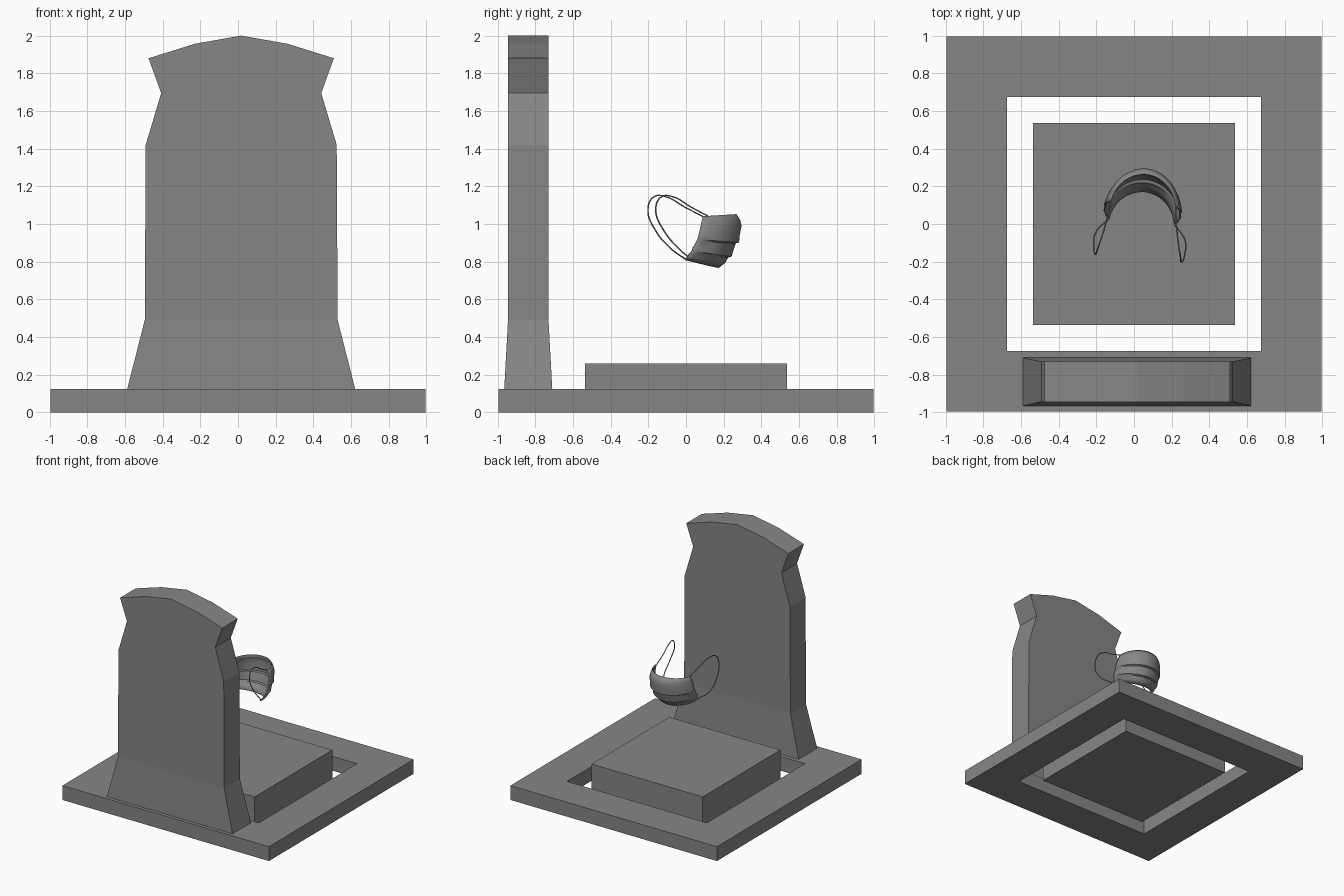
import bpy, bmesh, math
from mathutils import Matrix, Vector

if "Cube" in bpy.data.objects:
    bpy.data.objects.remove(bpy.data.objects["Cube"])


def material(name, rgb):
    m = bpy.data.materials.new(name)
    m.diffuse_color = (*rgb, 1)
    m.use_nodes = True
    m.node_tree.nodes["Principled BSDF"].inputs["Base Color"].default_value = m.diffuse_color
    return m


STONE = material("grey stone", (0.24, 0.24, 0.24))


def add(name, bm, mat=STONE):
    bmesh.ops.recalc_face_normals(bm, faces=bm.faces)
    me = bpy.data.meshes.new(name)
    bm.to_mesh(me)
    bm.free()
    me.materials.append(mat)
    ob = bpy.data.objects.new(name, me)
    bpy.context.collection.objects.link(ob)
    return ob


def extrude_up(name, loops, z0, z1):
    """Prism from equal-length outer (and optional inner) square loops."""
    bm = bmesh.new()
    rings = [[[bm.verts.new((x, y, z)) for x, y in lp] for z in (z0, z1)] for lp in loops]
    n = 4
    for lo, hi in rings:
        for i in range(n):
            j = (i + 1) % n
            bm.faces.new((lo[i], lo[j], hi[j], hi[i]))
    for k in (0, 1):
        if len(rings) == 1:
            bm.faces.new(rings[0][k])
        else:
            a, b = rings[0][k], rings[1][k]
            for i in range(n):
                j = (i + 1) % n
                bm.faces.new((a[i], a[j], b[j], b[i]))
    return add(name, bm)


def square(h):
    return [(-h, -h), (h, -h), (h, h), (-h, h)]


# Kerb frame and grave slab
extrude_up("kerb_frame", [square(0.995), square(0.675)], 0, 0.125)
extrude_up("grave_slab", [square(0.535)], 0, 0.26)

# Headstone: half outline (half width, z, half depth), mirrored about its centre
CX, CY = 0.017, -0.8375
outline = [(0.605, 0.125, 0.1275), (0.512, 0.49, 0.1075), (0.507, 1.42, 0.1075),
           (0.425, 1.695, 0.1075), (0.492, 1.88, 0.1075), (0.245, 1.957, 0.1075)]
path = outline + [(0, 2.0, 0.1075)] + [(-w, z, d) for w, z, d in reversed(outline)]
bm = bmesh.new()
front = [bm.verts.new((CX + w, CY - d, z)) for w, z, d in path]
back = [bm.verts.new((CX + w, CY + d, z)) for w, z, d in path]
n = len(path)
for i in range(n):
    j = (i + 1) % n
    bm.faces.new((front[i], front[j], back[j], back[i]))
for side in (front, back):
    bm.faces.new((side[0], side[1], side[-2], side[-1]))   # flared foot
    bm.faces.new(side[1:-1])
add("headstone", bm)

# Face mask: pleated sheet, rows of (z, front y, side z, side y, half width)
rows = [(1.05, 0.265, 1.04, 0.105, 0.175), (1.02, 0.285, 1.015, 0.10, 0.185),
        (0.99, 0.292, 0.985, 0.095, 0.195), (0.93, 0.280, 0.94, 0.085, 0.203),
        (0.905, 0.280, 0.92, 0.08, 0.205), (0.90, 0.262, 0.91, 0.075, 0.20),
        (0.85, 0.245, 0.875, 0.055, 0.203), (0.83, 0.240, 0.86, 0.05, 0.203),
        (0.825, 0.222, 0.85, 0.043, 0.197), (0.795, 0.205, 0.83, 0.025, 0.19),
        (0.77, 0.172, 0.81, 0.012, 0.175)]
TURN = Matrix.Translation((0.04, 0, 0)) @ Matrix.Rotation(-0.09, 4, 'Z')
COLS = 24
bm = bmesh.new()
grid = []
for zf, yf, zs, ys, w in rows:
    line = []
    for c in range(COLS + 1):
        s = 2 * c / COLS - 1
        t = abs(s) ** 1.9
        x = w * math.sin(s * 1.35) / math.sin(1.35)
        line.append(bm.verts.new(TURN @ Vector((x, yf + (ys - yf) * t, zf + (zs - zf) * t))))
    grid.append(line)
for a, b in zip(grid, grid[1:]):
    for c in range(COLS):
        bm.faces.new((a[c], a[c + 1], b[c + 1], b[c]))
mask = add("face_mask", bm)
mod = mask.modifiers.new("thickness", 'SOLIDIFY')
mod.thickness = 0.008
mod.offset = 0
bpy.context.view_layer.objects.active = mask
mask.select_set(True)
bpy.ops.object.shade_smooth_by_angle(angle=math.radians(35))

# Ear loops: thin cords, mirrored left and right
loop = [(0.172, 0.105, 1.04), (0.185, 0.01, 1.09), (0.205, -0.09, 1.145), (0.22, -0.15, 1.145),
        (0.228, -0.182, 1.08), (0.243, -0.14, 0.965), (0.235, -0.06, 0.87), (0.173, 0.015, 0.812)]
for name, sx in (("ear_loop_right", 1), ("ear_loop_left", -1)):
    cu = bpy.data.curves.new(name, 'CURVE')
    cu.dimensions = '3D'
    cu.bevel_depth = 0.004
    cu.bevel_resolution = 1
    cu.resolution_u = 8
    sp = cu.splines.new('BEZIER')
    sp.bezier_points.add(len(loop) - 1)
    for p, (x, y, z) in zip(sp.bezier_points, loop):
        p.co = TURN @ Vector((sx * x, y, z))
        p.handle_left_type = p.handle_right_type = 'AUTO'
    cu.materials.append(STONE)
    ob = bpy.data.objects.new(name, cu)
    bpy.context.collection.objects.link(ob)
